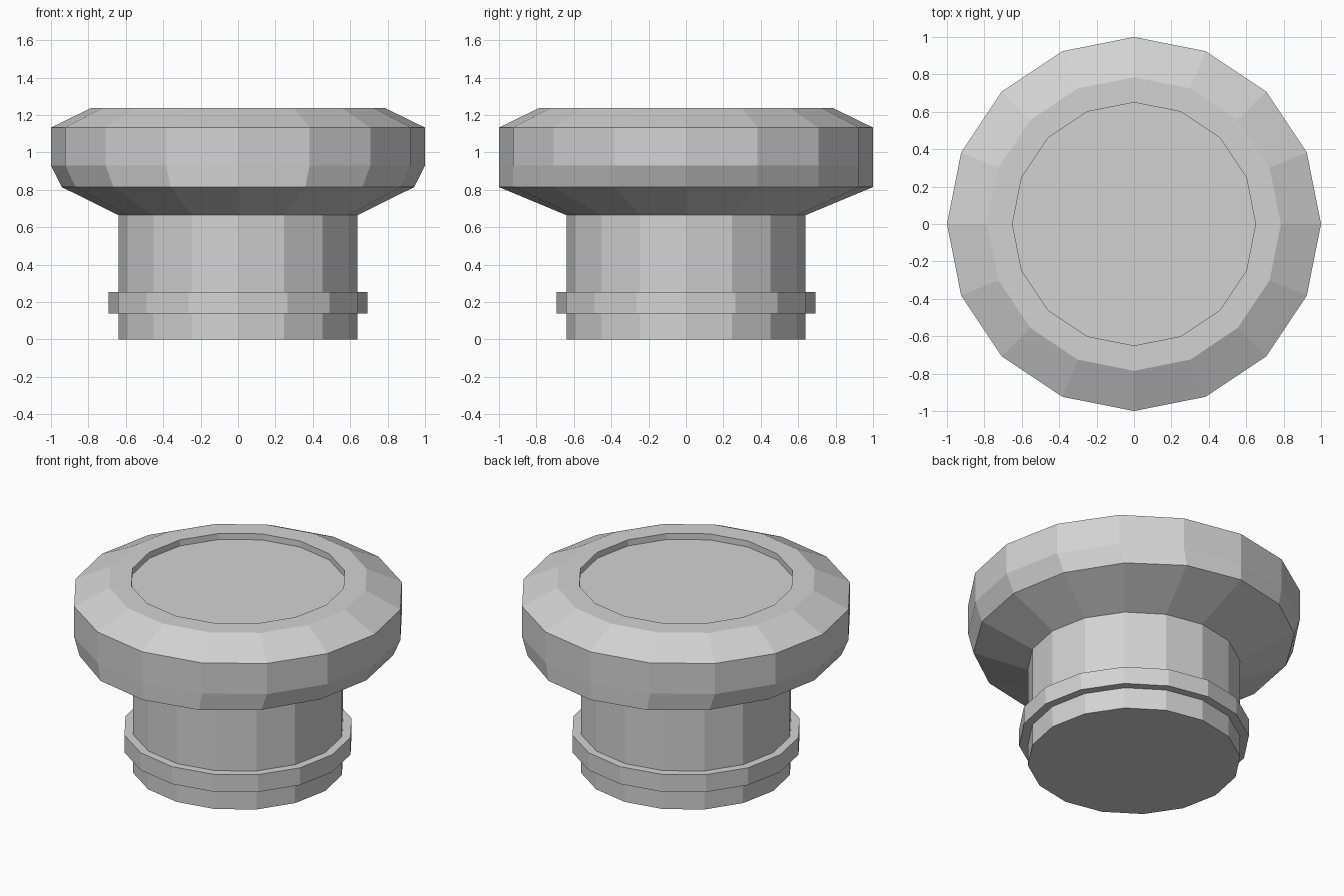
import bpy, bmesh, math

if "Cube" in bpy.data.objects:
    bpy.data.objects.remove(bpy.data.objects["Cube"])

SIDES = 16

grey = bpy.data.materials.new("plain grey")
grey.diffuse_color = (0.65, 0.65, 0.65, 1)
grey.use_nodes = True
grey.node_tree.nodes["Principled BSDF"].inputs["Base Color"].default_value = grey.diffuse_color


def lathe(name, rings, cap_bottom=False, cap_top=False):
    """Flat-faced part from rings of (x radius, y radius, z), bottom/outside first."""
    bm = bmesh.new()
    loops = []
    for rx, ry, z in rings:
        loops.append([bm.verts.new((rx * math.cos(2 * math.pi * i / SIDES),
                                    ry * math.sin(2 * math.pi * i / SIDES), z))
                      for i in range(SIDES)])
    for low, high in zip(loops, loops[1:]):
        for i in range(SIDES):
            j = (i + 1) % SIDES
            bm.faces.new((low[i], low[j], high[j], high[i]))
    if cap_bottom:
        bm.faces.new(loops[0][::-1])
    if cap_top:
        bm.faces.new(loops[-1])
    mesh = bpy.data.meshes.new(name)
    bm.to_mesh(mesh)
    bm.free()
    mesh.materials.append(grey)
    obj = bpy.data.objects.new(name, mesh)
    bpy.context.collection.objects.link(obj)
    return obj


# Round stem, standing on the ground
lathe("stem", [(0.64, 0.64, 0), (0.64, 0.64, 0.665)], cap_bottom=True)

# Raised band around the stem
lathe("stem_band", [(0.64, 0.64, 0.14), (0.693, 0.693, 0.14),
                    (0.693, 0.693, 0.255), (0.64, 0.64, 0.255)])

# Wide head with narrowed lower sides and a shallow recess on top
lathe("head", [(0.64, 0.64, 0.665), (0.942, 1.0, 0.815), (1.0, 1.0, 0.93),
               (1.0, 1.0, 1.133), (0.785, 0.785, 1.238),
               (0.65, 0.65, 1.238), (0.65, 0.65, 1.198)], cap_top=True)
